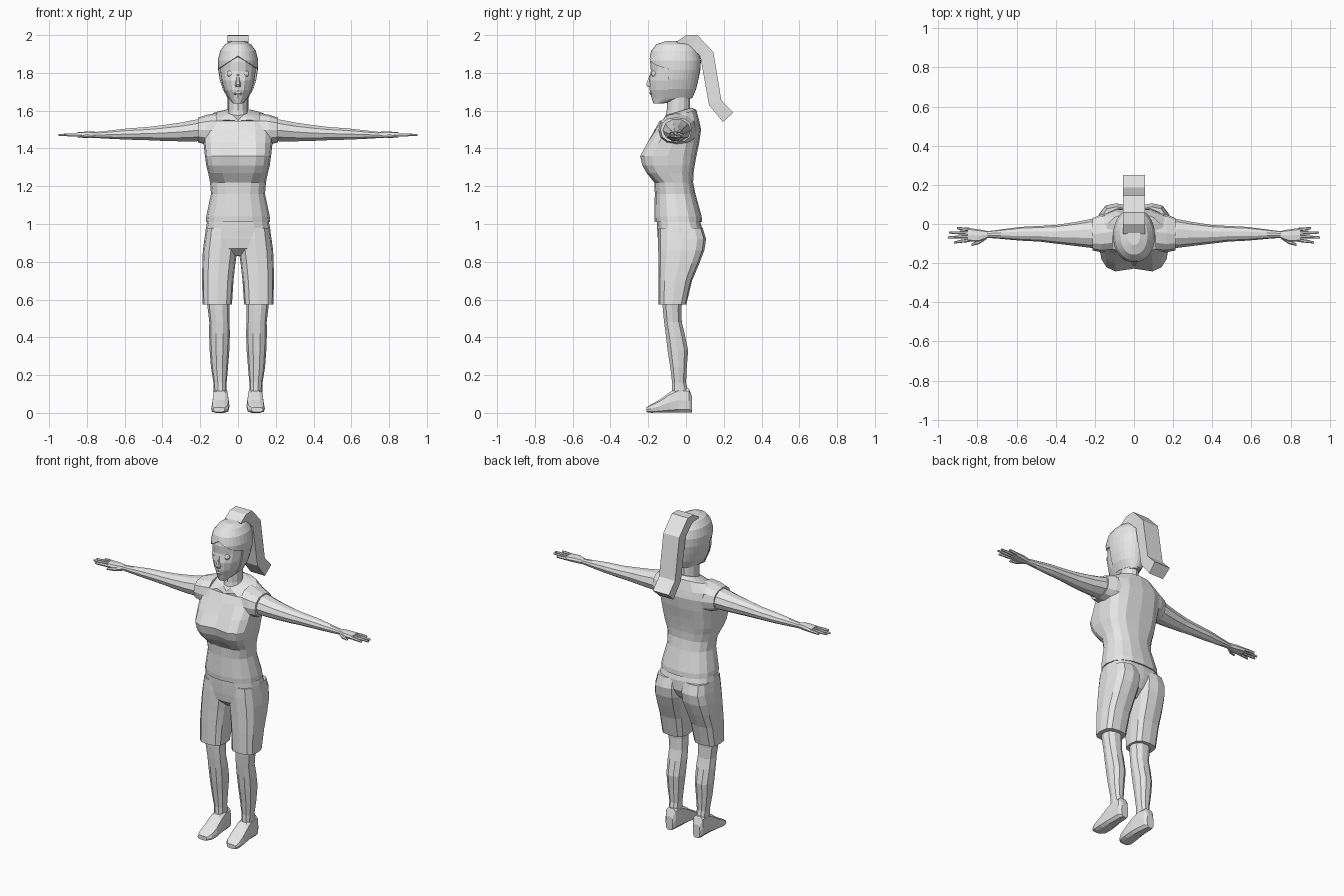
import bpy, bmesh, math
from mathutils import Vector

grey = bpy.data.materials.new("plain grey")
grey.diffuse_color = (0.8, 0.8, 0.8, 1)


def finish(name, bm, mirror=False):
    bmesh.ops.recalc_face_normals(bm, faces=bm.faces)
    me = bpy.data.meshes.new(name)
    bm.to_mesh(me)
    bm.free()
    me.materials.append(grey)
    ob = bpy.data.objects.new(name, me)
    bpy.context.collection.objects.link(ob)
    if mirror:
        ob.modifiers.new("mirror", 'MIRROR').use_mirror_merge = False
    return ob


def ring(axis, p, a0, a1, b0, b1, n=12, e=2.0):
    """Rounded section at p along an axis, spanning a0..a1 and b0..b1."""
    pts = []
    for k in range(n):
        t = 2 * math.pi * k / n
        c, s = math.cos(t), math.sin(t)
        a = (a0 + a1) / 2 + (a1 - a0) / 2 * math.copysign(abs(c) ** (2 / e), c)
        b = (b0 + b1) / 2 + (b1 - b0) / 2 * math.copysign(abs(s) ** (2 / e), s)
        pts.append(Vector({'x': (p, a, b), 'y': (a, p, b), 'z': (a, b, p)}[axis]))
    return pts


def loft(rings):
    bm = bmesh.new()
    rows = [[bm.verts.new(p) for p in r] for r in rings]
    n = len(rows[0])
    for lo, hi in zip(rows, rows[1:]):
        for k in range(n):
            j = (k + 1) % n
            bm.faces.new((lo[k], lo[j], hi[j], hi[k]))
    bm.faces.new(rows[0])
    bm.faces.new(rows[-1])
    return bm


def tube(name, axis, sections, n=12, e=2.4, mirror=True):
    return finish(name, loft([ring(axis, *s, n=n, e=e) for s in sections]), mirror)


# Shirt body: height, half width, front, back, squareness
shirt = [(1.01, .17, -.165, .085, 2.4), (1.04, .168, -.168, .083, 2.4),
         (1.16, .143, -.165, .05, 2.4), (1.22, .148, -.168, .038, 2.5),
         (1.27, .158, -.215, .04, 3.0), (1.31, .168, -.238, .046, 3.2),
         (1.36, .175, -.25, .055, 3.2), (1.43, .183, -.212, .07, 2.9),
         (1.50, .192, -.165, .08, 2.6), (1.545, .195, -.14, .07, 2.5),
         (1.575, .14, -.125, .055, 2.3), (1.595, .065, -.115, .03, 2.0)]
rings = []
for z, hw, yf, yb, e in shirt:
    r = ring('z', z, -hw, hw, yf, yb, 16, e)
    if 1.25 < z < 1.45:            # groove at the middle of the chest
        r[12].y += .022
    if z > 1.55:                   # neckline dips at the front
        for p in r:
            p.z += (p.y + .04) * .3 - (.025 if abs(p.x) < .02 and p.y < -.08 else 0)
    rings.append(r)
finish("shirt", loft(rings))

# Short sleeves
tube("sleeve", 'x', [(.11, -.14, .06, 1.40, 1.588), (.165, -.145, .05, 1.42, 1.578),
                     (.212, -.135, .03, 1.432, 1.563)])

# Arms
tube("arm", 'x', [(.15, -.125, .03, 1.44, 1.56), (.22, -.122, .025, 1.435, 1.556),
                  (.30, -.112, .01, 1.435, 1.54), (.40, -.10, -.005, 1.438, 1.525),
                  (.48, -.09, -.01, 1.442, 1.515), (.58, -.085, -.015, 1.445, 1.508),
                  (.68, -.076, -.028, 1.45, 1.496), (.76, -.07, -.038, 1.455, 1.487)], n=10, e=2)

# Hands: palm, fingers and thumb
tube("palm", 'x', [(.75, -.072, -.036, 1.455, 1.488), (.79, -.09, -.028, 1.455, 1.49),
                   (.85, -.09, -.02, 1.458, 1.486)], n=8, e=3)
for i, (y0, y1, tip) in enumerate([(-.083, -.095, .92), (-.064, -.068, .95),
                                   (-.046, -.044, .945), (-.028, -.02, .905)]):
    tube("finger_%d" % (i + 1), 'x',
         [(.84, y0 - .009, y0 + .009, 1.462, 1.482),
          (.89, (y0 + y1) / 2 - .008, (y0 + y1) / 2 + .008, 1.463, 1.481),
          (tip, y1 - .005, y1 + .005, 1.465, 1.477)], n=6, e=2)
tube("thumb", 'x', [(.755, -.078, -.055, 1.455, 1.48), (.79, -.102, -.08, 1.455, 1.478),
                    (.83, -.112, -.1, 1.458, 1.47)], n=6, e=2)

# Neck
tube("neck", 'z', [(1.53, -.065, .065, -.115, .035), (1.60, -.05, .05, -.102, .02),
                   (1.70, -.05, .05, -.10, .02)], mirror=False, e=2)

# Shorts: hips, then each leg with its buttock
tube("shorts_hips", 'z', [(1.03, -.158, .158, -.155, .07), (.98, -.17, .17, -.153, .085),
                          (.92, -.177, .177, -.149, .086), (.87, -.15, .15, -.143, .06),
                          (.83, -.04, .04, -.10, .01)], n=16, e=2.8, mirror=False)
tube("shorts_leg", 'z', [(.575, .032, .188, -.145, .002), (.70, .024, .19, -.146, .032),
                         (.79, .014, .189, -.146, .07), (.86, .004, .186, -.147, .097),
                         (.92, .002, .178, -.148, .106), (.98, .012, .168, -.145, .088)],
     n=12, e=3)

# Bare legs
tube("leg", 'z', [(.62, .042, .168, -.13, -.015), (.55, .045, .16, -.125, -.022),
                  (.48, .045, .152, -.118, -.02), (.42, .043, .153, -.11, -.005),
                  (.33, .046, .15, -.10, .014), (.24, .053, .143, -.085, .006),
                  (.16, .06, .13, -.075, .002), (.10, .06, .128, -.078, .018)], n=10, e=2.2)

# Shoes
tube("shoe", 'y', [(.032, .07, .118, 0, .085), (.015, .058, .13, 0, .132),
                   (-.04, .052, .132, 0, .135), (-.085, .048, .136, 0, .112),
                   (-.14, .045, .14, 0, .07), (-.185, .05, .142, 0, .045),
                   (-.21, .07, .132, .004, .03)], n=10, e=3.4)

# Head: height, half width, front, back
skull = [(1.638, .025, -.172, -.12), (1.665, .05, -.182, .03), (1.71, .075, -.193, .048),
         (1.76, .09, -.196, .06), (1.81, .098, -.186, .07), (1.86, .10, -.19, .073),
         (1.91, .088, -.178, .06), (1.945, .062, -.15, .035), (1.962, .025, -.10, -.02)]
finish("head", loft([ring('z', z, -w, w, f, b, 16, 2.1) for z, w, f, b in skull]))

# Hair cap: a slightly larger shell, cut away around the face
bm = loft([ring('z', z + .006, -w - .007, w + .007, f - .007, b + .006, 32, 2.1)
           for z, w, f, b in skull[1:]])
for co, no in [((0, -.095, 0), (0, 1, 0)), ((0, 0, 1.89), (.65, 0, 1)),
               ((0, 0, 1.89), (-.65, 0, 1))]:
    bmesh.ops.bisect_plane(bm, geom=bm.verts[:] + bm.edges[:] + bm.faces[:],
                           plane_co=co, plane_no=no)
gone = []
for f in bm.faces:
    c = f.calc_center_median()
    if (c.y < -.095 and c.z < 1.89 - .65 * abs(c.x)) or c.z < 1.675:
        gone.append(f)
bmesh.ops.delete(bm, geom=gone, context='FACES')
hair = finish("hair_cap", bm)
shell = hair.modifiers.new("thickness", 'SOLIDIFY')
shell.thickness = .008
shell.offset = -1

# Ponytail: outer and inner edge of a swept strip
outer = [(-.05, 1.965), (.0, 1.998), (.06, 2.0), (.145, 1.91), (.187, 1.655), (.25, 1.59)]
inner = [(-.03, 1.93), (.0, 1.935), (.03, 1.93), (.075, 1.89), (.122, 1.63), (.195, 1.54)]
finish("ponytail", loft([[Vector((-.055, *o)), Vector((.055, *o)), Vector((.05, *i)),
                          Vector((-.05, *i))] for o, i in zip(outer, inner)]))

# Nose
tube("nose", 'z', [(1.725, -.014, .014, -.205, -.17), (1.738, -.015, .015, -.214, -.17),
                   (1.795, -.006, .006, -.192, -.17)], n=6, e=2, mirror=False)

# Eyes
bm = bmesh.new()
bmesh.ops.create_uvsphere(bm, u_segments=10, v_segments=6, radius=.017)
bmesh.ops.translate(bm, verts=bm.verts, vec=(.043, -.168, 1.795))
finish("eye", bm, True)

# Mouth
tube("mouth", 'z', [(1.682, -.014, .014, -.187, -.17), (1.69, -.024, .024, -.194, -.17),
                    (1.698, -.014, .014, -.192, -.17)], n=8, e=2, mirror=False)
